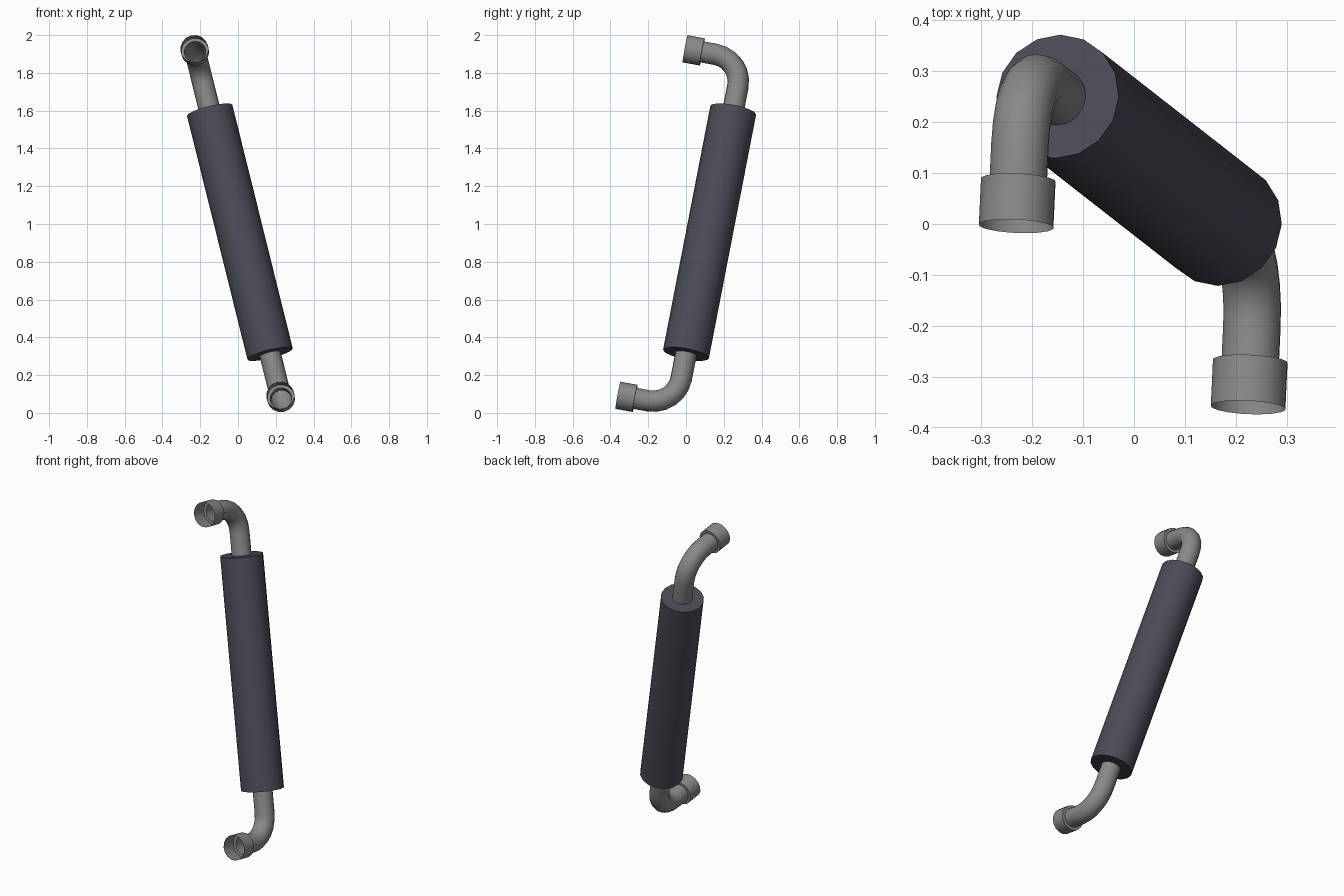
import bpy, bmesh, math
from mathutils import Vector

if "Cube" in bpy.data.objects:
    bpy.data.objects.remove(bpy.data.objects["Cube"])

def material(name, rgb):
    m = bpy.data.materials.new(name)
    m.diffuse_color = (*rgb, 1)
    m.use_nodes = True
    m.node_tree.nodes["Principled BSDF"].inputs["Base Color"].default_value = m.diffuse_color
    return m

STEEL = material("grey steel", (0.25, 0.25, 0.25))
GRIP = material("dark slate", (0.07, 0.07, 0.095))
SIDES = 16

# handle axis and the direction the elbows come from
base = Vector((0.17, 0.0, 0.312))
d = Vector((-0.32, 0.25, 1.29)).normalized()
u = Vector((0.046, 0.984, -0.179))
u = (u - d * u.dot(d)).normalized()
side = d.cross(u).normalized()          # common normal of the bend plane
SLEEVE, LOW, HIGH = 1.352, -0.288, 1.635
ARM, BEND, CUP = 0.312, 0.15, 0.092

def sweep(name, rings, mat, caps=False):
    """Skin circles given as (centre, tangent, radius), all in the bend plane."""
    bm = bmesh.new()
    loops = []
    for c, t, r in rings:
        n = side.cross(t).normalized()
        loops.append([bm.verts.new(c + r * (math.cos(a) * side + math.sin(a) * n))
                      for a in (2 * math.pi * i / SIDES for i in range(SIDES))])
    for a, b in zip(loops, loops[1:]):
        for i in range(SIDES):
            j = (i + 1) % SIDES
            bm.faces.new((a[i], a[j], b[j], b[i]))
    if caps:
        bm.faces.new(loops[0][::-1])
        bm.faces.new(loops[-1])
    bmesh.ops.recalc_face_normals(bm, faces=bm.faces[:])
    me = bpy.data.meshes.new(name)
    bm.to_mesh(me)
    bm.free()
    me.materials.append(mat)
    ob = bpy.data.objects.new(name, me)
    bpy.context.collection.objects.link(ob)
    bpy.context.view_layer.objects.active = ob
    ob.select_set(True)
    bpy.ops.object.shade_smooth_by_angle(angle=math.radians(35))
    ob.select_set(False)
    return ob

# insulating grip sleeve
sweep("grip_sleeve", [(base, d, 0.1235), (base + d * SLEEVE, d, 0.1235)], GRIP, True)

# two elbow pipes with open cups at the ends
for label, t_corner, t_start, along in (("lower", LOW, 0.05, -d),
                                        ("upper", HIGH, SLEEVE - 0.05, d)):
    corner = base + d * t_corner
    pivot = corner - along * BEND - u * BEND
    rings = [(base + d * t_start, along, 0.057)]
    for k in range(7):
        a = math.pi / 2 * k / 6
        rings.append((pivot + BEND * (math.cos(a) * u + math.sin(a) * along),
                      math.cos(a) * along - math.sin(a) * u, 0.057))
    back = corner - u * (ARM - CUP)
    rings.append((back, -u, 0.057))
    sweep(label + "_pipe", rings, STEEL)
    sweep(label + "_cup", [(back, -u, 0.057), (back, -u, 0.074),
                           (corner - u * ARM, -u, 0.074)], STEEL)
